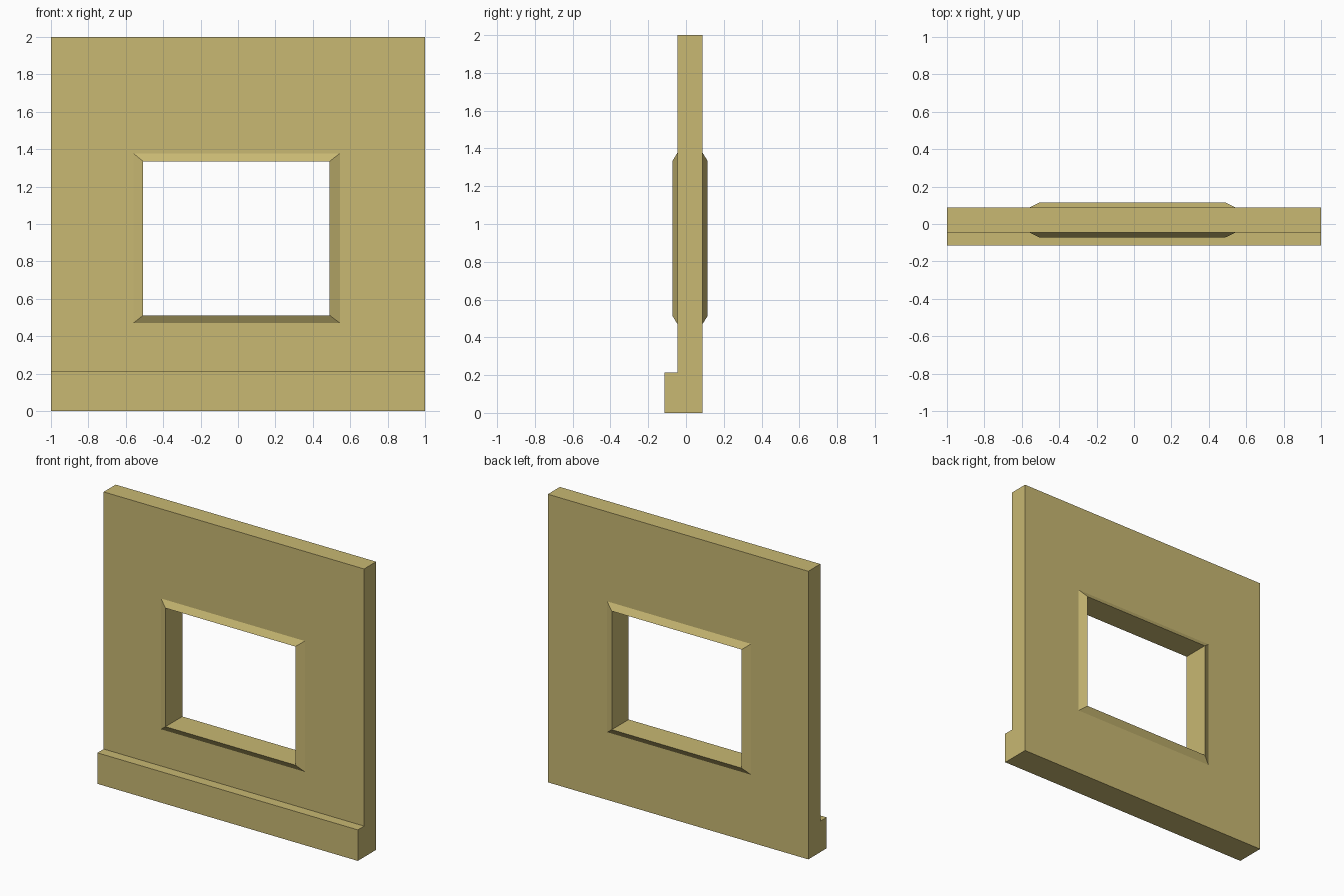
import bpy, bmesh
from mathutils import Vector

if "Cube" in bpy.data.objects:
    bpy.data.objects.remove(bpy.data.objects["Cube"])

PLINTH_H = 0.215
FRONT, BACK = -0.045, 0.087

bm = bmesh.new()


def ring(y, x0, x1, z0, z1):
    """Rectangular loop of vertices at depth y."""
    return [bm.verts.new((x, y, z)) for x, z in ((x0, z0), (x1, z0), (x1, z1), (x0, z1))]


outer = (-1.0, 1.0, PLINTH_H, 2.0)
trim = (-0.56, 0.545, 0.47, 1.378)
opening = (-0.507, 0.49, 0.512, 1.335)

# Wall, sloped trim on both sides and window opening as one closed run of loops
rings = [ring(FRONT, *outer), ring(FRONT, *trim), ring(-0.071, *opening),
         ring(0.114, *opening), ring(BACK, *trim), ring(BACK, *outer)]
for a, b in zip(rings, rings[1:] + rings[:1]):
    for i in range(4):
        j = (i + 1) % 4
        bm.faces.new((a[i], a[j], b[j], b[i]))
bmesh.ops.recalc_face_normals(bm, faces=bm.faces)


def pull(normal, max_z, offset):
    """Extrude the lowest face that points along normal."""
    bm.normal_update()
    face = next(f for f in bm.faces if f.normal.dot(Vector(normal)) > 0.99
                and all(v.co.z < max_z for v in f.verts))
    new = bmesh.ops.extrude_discrete_faces(bm, faces=[face])["faces"][0]
    bmesh.ops.translate(bm, verts=new.verts, vec=offset)


# Plinth: wall bottom pulled to the floor, then its front stepped forward
pull((0, 0, -1), PLINTH_H + 0.01, (0, 0, -PLINTH_H))
pull((0, -1, 0), PLINTH_H + 0.01, (0, -0.069, 0))
bmesh.ops.recalc_face_normals(bm, faces=bm.faces)

mesh = bpy.data.meshes.new("window_wall")
bm.to_mesh(mesh)
bm.free()
wall = bpy.data.objects.new("window_wall", mesh)
bpy.context.collection.objects.link(wall)

# Sandy plaster colour
mat = bpy.data.materials.new("sand_plaster")
mat.diffuse_color = (0.58, 0.48, 0.17, 1)
mat.use_nodes = True
mat.node_tree.nodes["Principled BSDF"].inputs["Base Color"].default_value = mat.diffuse_color
mesh.materials.append(mat)
